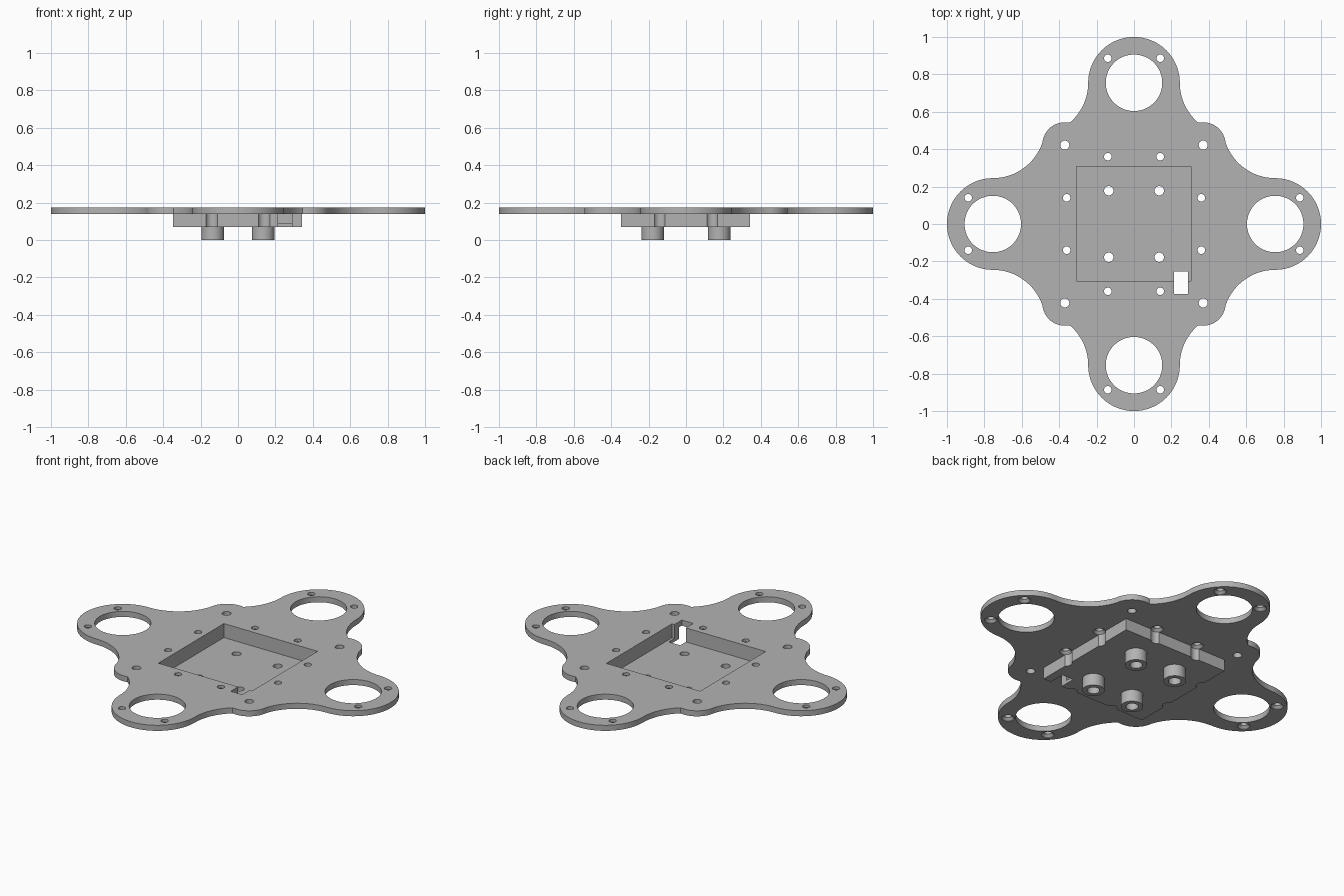
import bpy, bmesh
from math import sin, cos, pi, radians, atan2
from mathutils import Vector

if "Cube" in bpy.data.objects:
    bpy.data.objects.remove(bpy.data.objects["Cube"], do_unlink=True)

grey = bpy.data.materials.new("plain grey")
grey.use_nodes = True
grey.diffuse_color = (0.45, 0.45, 0.45, 1)
grey.node_tree.nodes["Principled BSDF"].inputs["Base Color"].default_value = grey.diffuse_color

PLATE_LOW, PLATE_TOP = 0.14, 0.173
TRAY_LOW, FLOOR = 0.071, 0.09
ABOVE, BELOW = 0.3, -0.1


def add_object(name, bm):
    bmesh.ops.recalc_face_normals(bm, faces=bm.faces)
    mesh = bpy.data.meshes.new(name)
    bm.to_mesh(mesh)
    bm.free()
    mesh.materials.append(grey)
    obj = bpy.data.objects.new(name, mesh)
    bpy.context.collection.objects.link(obj)
    return obj


def lathe(bm, profile, center, ring=False, segments=40):
    """Turn (radius, z) points about a vertical axis; a ring profile closes on itself."""
    loops = [[bm.verts.new((center[0] + r * cos(2 * pi * i / segments),
                            center[1] + r * sin(2 * pi * i / segments), z))
              for i in range(segments)] for r, z in profile]
    pairs = list(zip(loops, loops[1:]))
    if ring:
        pairs.append((loops[-1], loops[0]))
    else:
        bm.faces.new(loops[0])
        bm.faces.new(loops[-1])
    for a, b in pairs:
        for i in range(segments):
            j = (i + 1) % segments
            bm.faces.new((a[i], a[j], b[j], b[i]))


def turned(name, profile, centers, ring=False, segments=40):
    bm = bmesh.new()
    for c in centers:
        lathe(bm, profile, c, ring, segments)
    return add_object(name, bm)


def box(name, low, high):
    bm = bmesh.new()
    bmesh.ops.create_cube(bm, size=1)
    low, high = Vector(low), Vector(high)
    for v in bm.verts:
        v.co = (low + high) / 2 + v.co * (high - low)
    return add_object(name, bm)


def cut(target, *cutters):
    bpy.ops.object.select_all(action='DESELECT')
    bpy.context.view_layer.objects.active = target
    target.select_set(True)
    for c in cutters:
        c.hide_render = True
        mod = target.modifiers.new("cut", 'BOOLEAN')
        mod.operation, mod.solver, mod.object = 'DIFFERENCE', 'EXACT', c
        bpy.ops.object.modifier_apply(modifier=mod.name)


def arc(center, radius, start, end, steps):
    return [(center[0] + radius * cos(start + (end - start) * i / steps),
             center[1] + radius * sin(start + (end - start) * i / steps))
            for i in range(steps + 1)]


# Outline of one quarter: half arm end, hollow, corner lobe, hollow, half arm end
ARM, ARM_R, HOLLOW_R = 0.755, 0.245, 0.28
LOBE, LOBE_R = (0.37, 0.424), 0.12
hollow = (ARM, ARM_R + HOLLOW_R)
hollow_2 = (hollow[1], hollow[0])


def meeting_angles(center):
    """Angles, on the hollow and on the lobe, where the two circles meet nearest the rim."""
    d = Vector(center) - Vector(LOBE)
    n = d.length
    along = (n * n + LOBE_R ** 2 - HOLLOW_R ** 2) / (2 * n)
    side = max(LOBE_R ** 2 - along ** 2, 0) ** 0.5
    d.normalize()
    sign = -1 if center[0] > center[1] else 1
    p = Vector(LOBE) + d * along + Vector((-d.y, d.x)) * side * sign
    return (atan2(p.y - center[1], p.x - center[0]), atan2(p.y - LOBE[1], p.x - LOBE[0]))


h1, l1 = meeting_angles(hollow)
h2, l2 = meeting_angles(hollow_2)
quarter = arc((ARM, 0), ARM_R, 0, pi / 2, 24)
quarter += arc(hollow, HOLLOW_R, -pi / 2, h1 if h1 < 0 else h1 - 2 * pi, 16)[1:]
quarter += arc(LOBE, LOBE_R, l1, l2, 14)[1:]
quarter += arc(hollow_2, HOLLOW_R, h2 if h2 < 0 else h2 - 2 * pi, -pi, 16)[1:]
quarter += arc((0, ARM), ARM_R, 0, pi / 2, 24)[1:]

half = quarter + [(-x, y) for x, y in reversed(quarter[:-1])]
outline = half + [(x, -y) for x, y in reversed(half[1:-1])]

# Flat frame plate
bm = bmesh.new()
face = bm.faces.new([bm.verts.new((x, y, PLATE_LOW)) for x, y in outline])
top = bmesh.ops.extrude_face_region(bm, geom=[face])["geom"]
for v in top:
    if isinstance(v, bmesh.types.BMVert):
        v.co.z = PLATE_TOP
plate = add_object("frame_plate", bm)

# Tray hanging under the plate
tray = box("tray", (-0.348, -0.348, TRAY_LOW), (0.341, 0.341, PLATE_LOW))

# Cutters
signs = [(a, b) for a in (-1, 1) for b in (-1, 1)]
arm_centers = [(ARM, 0), (-ARM, 0), (0, ARM), (0, -ARM)]
screw_centers = [p for a, b in signs for d in (0.36, 0.886)
                 for p in ((a * 0.14, b * d), (a * d, b * 0.14))]
post_centers = [(a * 0.135, b * 0.178) for a, b in signs]

openings = turned("opening_cutter", [(0.151, BELOW), (0.151, ABOVE)], arm_centers, segments=72)
lobe_holes = turned("lobe_hole_cutter", [(0.024, BELOW), (0.024, ABOVE)],
                    [(a * 0.37, b * 0.422) for a, b in signs])
screws = turned("screw_cutter", [(0.034, BELOW), (0.034, PLATE_LOW + 0.002),
                                 (0.02, PLATE_LOW + 0.016), (0.02, ABOVE)], screw_centers)
post_holes = turned("post_hole_cutter", [(0.025, BELOW), (0.025, ABOVE)], post_centers)
cavity = box("cavity_cutter", (-0.308, -0.306, FLOOR), (0.306, 0.308, ABOVE))
slot = box("slot_cutter", (0.215, -0.375, BELOW), (0.29, -0.253, ABOVE))

cut(plate, openings, lobe_holes, screws, cavity, slot)
cut(tray, screws, cavity, post_holes, slot)
for c in (openings, lobe_holes, screws, post_holes, cavity, slot):
    bpy.data.objects.remove(c, do_unlink=True)

# Hollow standoffs with a wider recess at the foot
posts = turned("standoffs", [(0.06, 0), (0.06, TRAY_LOW), (0.025, TRAY_LOW),
                             (0.025, 0.04), (0.034, 0.04), (0.034, 0)], post_centers, ring=True)

# Smooth round walls, keep edges crisp
bpy.ops.object.select_all(action='DESELECT')
for obj in (plate, tray, posts):
    obj.select_set(True)
bpy.context.view_layer.objects.active = plate
bpy.ops.object.shade_smooth_by_angle(angle=radians(30))
